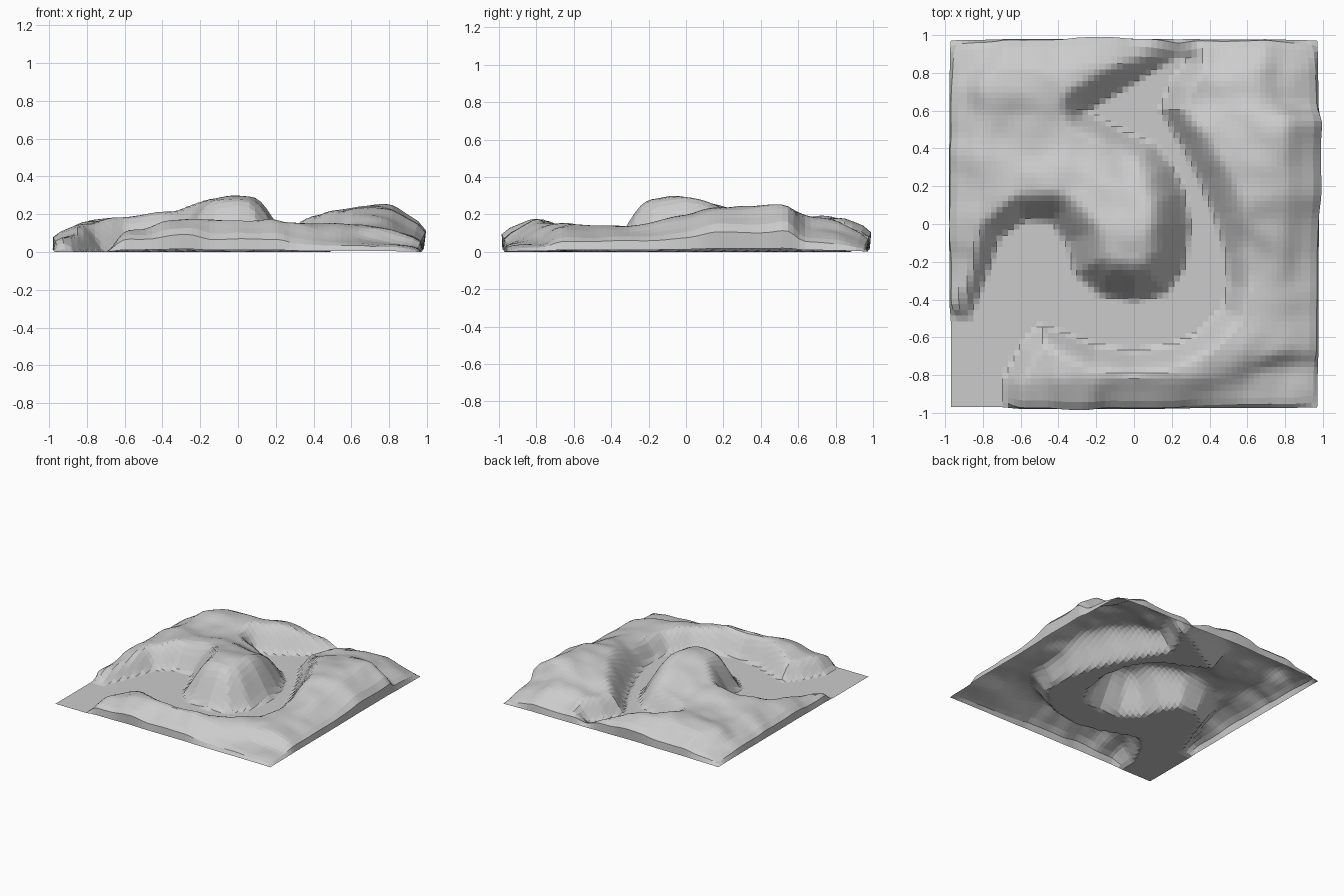
import bpy, bmesh, math
from mathutils import Vector, noise

# Outline of the flat river floor (foot of every bank)
RIVER = [(-1.2, -0.52), (-0.87, -0.5), (-0.80, -0.32), (-0.71, -0.07), (-0.58, 0.02), (-0.44, 0.01),
         (-0.36, -0.1), (-0.31, -0.27), (-0.18, -0.38), (0, -0.41), (0.17, -0.37), (0.27, -0.22),
         (0.30, 0.0), (0.27, 0.17), (0.2, 0.32), (0.1, 0.43), (-0.06, 0.5), (-0.25, 0.6),
         (-0.08, 0.7), (0.1, 0.81), (0.24, 0.89), (0.28, 0.87), (0.2, 0.76), (0.14, 0.6),
         (0.25, 0.42), (0.35, 0.22), (0.43, 0.03), (0.48, -0.15), (0.5, -0.32), (0.47, -0.45),
         (0.35, -0.57), (0.2, -0.64), (0, -0.67), (-0.2, -0.64), (-0.35, -0.58), (-0.5, -0.53),
         (-0.6, -0.65), (-0.69, -0.82), (-0.71, -1.2), (-1.2, -1.2)]

# Spot heights of the land (x, y, z)
DOME = [(0, -.05, .30), (.1, 0, .305), (-.1, .1, .27), (.1, -.2, .28), (-.1, -.2, .27),
        (.05, .06, .29), (.02, .2, .22), (-.2, .22, .23), (0, .36, .13), (-.22, .42, .16)]
WEST = [(-.42, .22, .21), (-.5, .45, .16), (-.65, .2, .18), (-.8, .25, .16), (-.85, 0, .15),
        (-.9, -.3, .11), (-.97, .2, .11), (-.97, -.3, .09), (-.7, .5, .14), (-.5, .76, .19),
        (-.7, .7, .18), (-.2, .85, .18), (.1, .93, .14), (-.9, .9, .07), (-.5, .97, .12), (-.97, .6, .1)]
EAST = [(.3, .65, .14), (.48, .5, .19), (.6, .45, .23), (.75, .4, .26), (.75, .2, .26), (.6, .2, .22),
        (.88, .3, .22), (.97, .3, .14), (.7, 0, .2), (.6, -.2, .14), (.7, -.5, .14), (.88, 0, .16),
        (.97, -.1, .1), (.9, -.5, .1), (.6, .75, .18), (.85, .8, .11), (.5, .95, .1), (.97, .9, .04)]
SOUTH = [(.4, -.72, .15), (0, -.8, .19), (-.3, -.77, .17), (-.55, -.68, .12), (-.6, -.9, .12),
         (0, -.96, .1), (.5, -.95, .06), (.85, -.92, .05), (.97, -.97, .02)]
SPOTS = DOME + WEST + EAST + SOUTH
LIM = 0.97


def bank_distance(x, y):
    """Distance outside the river outline, zero on the river itself."""
    inside, best = False, 9.0
    for (ax, ay), (bx, by) in zip(RIVER, RIVER[1:] + RIVER[:1]):
        if (ay > y) != (by > y) and x < (bx - ax) * (y - ay) / (by - ay) + ax:
            inside = not inside
        dx, dy = bx - ax, by - ay
        t = max(0, min(1, ((x - ax) * dx + (y - ay) * dy) / (dx * dx + dy * dy)))
        best = min(best, math.hypot(x - ax - t * dx, y - ay - t * dy))
    return 0.0 if inside else best


def roll(c):
    """Round the sheet down towards a border."""
    e = max(0, min(1, (LIM - abs(c)) / 0.17))
    return 0.1 + 0.9 * (1 - (1 - e) ** 2) ** 0.6


def height(x, y):
    total = weight = 0
    for sx, sy, sz in SPOTS:
        w = math.exp(-((x - sx) ** 2 + (y - sy) ** 2) / (2 * 0.09 ** 2)) + 1e-7
        total += w * sz
        weight += w
    land = total / weight
    d = bank_distance(x, y)
    if d == 0:
        return 0.0
    t = min(1, d / (0.03 + 0.7 * land))
    rough = noise.noise(Vector((x * 7, y * 7, 2))) * 0.012
    return max(0, (land + rough) * math.sin(t * math.pi / 2) ** 1.3 * roll(x) * roll(y))


# Terrain sheet; the border bulges slightly where the land is high
N = 65
bm = bmesh.new()
rows = []
for j in range(N):
    row = []
    for i in range(N):
        x, y = (-LIM + 2 * LIM * c / (N - 1) for c in (i, j))
        z = height(x, y)
        edge = max(0, 1 - (LIM - max(abs(x), abs(y))) / 0.1)
        push = 1 + 0.75 * z * edge
        if abs(x) > abs(y):
            x *= push
        else:
            y *= push
        row.append(bm.verts.new((x, y, z)))
    rows.append(row)
for a, b in zip(rows, rows[1:]):
    for i in range(N - 1):
        bm.faces.new((a[i], a[i + 1], b[i + 1], b[i]))

mesh = bpy.data.meshes.new("river_valley_terrain")
bm.to_mesh(mesh)
bm.free()
terrain = bpy.data.objects.new("river_valley_terrain", mesh)
bpy.context.collection.objects.link(terrain)
